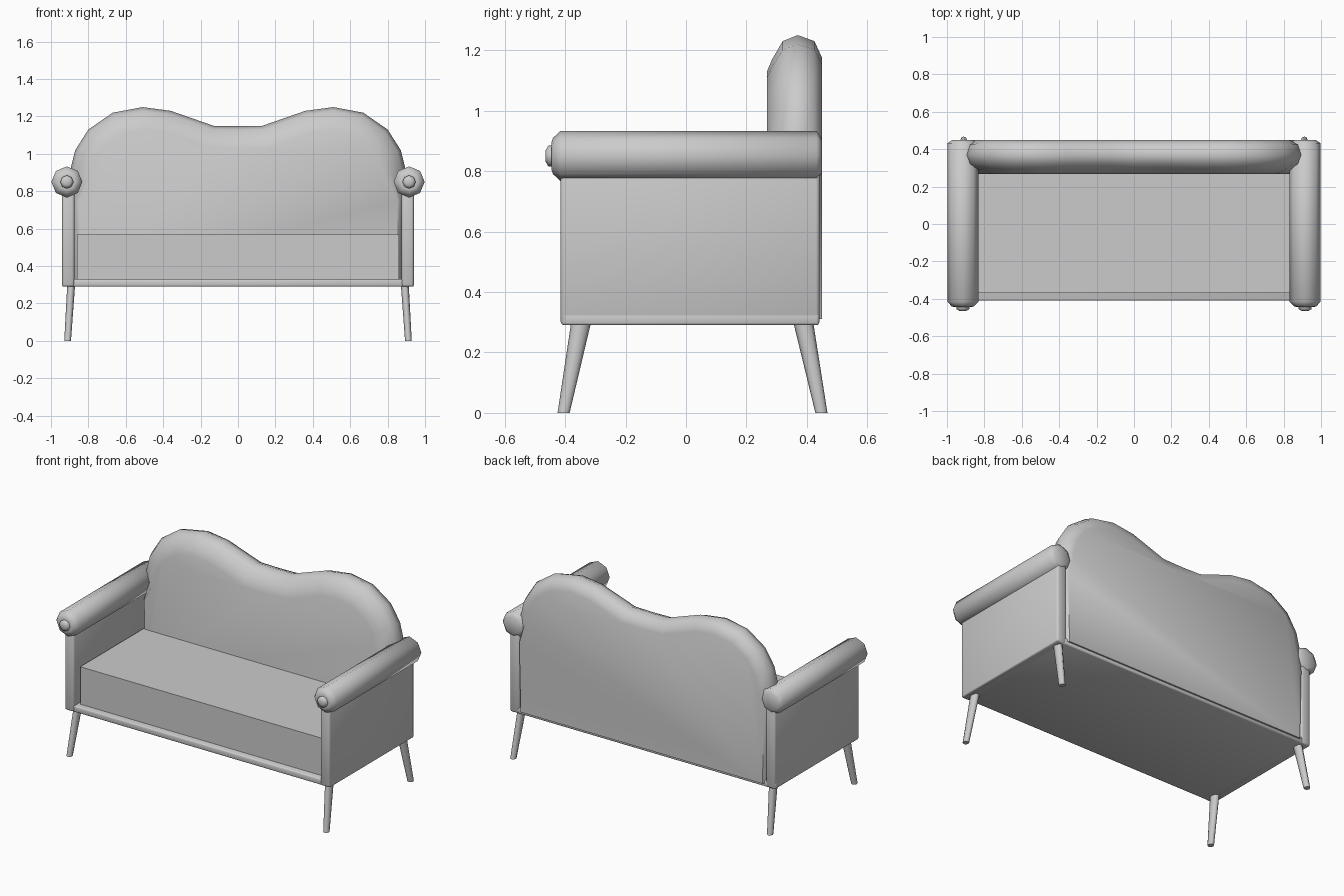
import bpy, bmesh, math
from mathutils import Vector

if "Cube" in bpy.data.objects:
    bpy.data.objects.remove(bpy.data.objects["Cube"])

grey = bpy.data.materials.new("soft grey")
grey.use_nodes = True
grey.diffuse_color = (0.6, 0.6, 0.6, 1)
grey.node_tree.nodes["Principled BSDF"].inputs["Base Color"].default_value = (0.6, 0.6, 0.6, 1)


def finish(name, bm, angle=60):
    bmesh.ops.recalc_face_normals(bm, faces=bm.faces)
    mesh = bpy.data.meshes.new(name)
    bm.to_mesh(mesh)
    bm.free()
    obj = bpy.data.objects.new(name, mesh)
    bpy.context.collection.objects.link(obj)
    mesh.materials.append(grey)
    bpy.ops.object.select_all(action='DESELECT')
    obj.select_set(True)
    bpy.context.view_layer.objects.active = obj
    bpy.ops.object.shade_smooth_by_angle(angle=math.radians(angle))
    return obj


def loft(name, rings, angle=60):
    """Skin a list of equal-length point rings and cap both ends."""
    bm = bmesh.new()
    rows = [[bm.verts.new(p) for p in ring] for ring in rings]
    n = len(rows[0])
    for a, b in zip(rows, rows[1:]):
        for i in range(n):
            j = (i + 1) % n
            bm.faces.new((a[i], a[j], b[j], b[i]))
    bm.faces.new(rows[0])
    bm.faces.new(rows[-1])
    return finish(name, bm, angle)


def box(name, low, high, bevel=0.0, angle=60):
    low, high = Vector(low), Vector(high)
    bm = bmesh.new()
    bmesh.ops.create_cube(bm, size=1)
    for v in bm.verts:
        v.co = (low + high) / 2 + v.co * (high - low)
    if bevel:
        bmesh.ops.bevel(bm, geom=bm.edges[:], offset=bevel, segments=2,
                        profile=0.5, affect='EDGES')
    return finish(name, bm, angle)


def circle(n):
    return [(math.cos(2 * math.pi * i / n), math.sin(2 * math.pi * i / n)) for i in range(n)]


# Base rail and seat cushion
box("base", (-0.94, -0.41, 0.29), (0.94, 0.44, 0.33), 0.008)
box("seat", (-0.86, -0.37, 0.32), (0.86, 0.30, 0.57))

# Double-humped backrest: outline lofted through its depth with a rounded rim
half = [(0.13, 1.15), (0.36, 1.23), (0.51, 1.25), (0.67, 1.22), (0.80, 1.13),
        (0.87, 1.02), (0.90, 0.90), (0.89, 0.75), (0.88, 0.31)]
outline = half[::-1] + [(0, 1.148)] + [(-x, z) for x, z in half]


def back_ring(y, inset):
    ring = []
    for i, (x, z) in enumerate(outline):
        a = Vector(outline[max(i - 1, 0)])
        b = Vector(outline[min(i + 1, len(outline) - 1)])
        t = (b - a).normalized()
        side = Vector((t.y, -t.x)) * inset
        # keep the lower edge level and the straight sides nearly upright
        amount = 0.3 if z < 0.8 else 1.0
        ring.append((x + side.x * amount, y, z if z < 0.4 else z + side.y * amount))
    return ring


def flip_inset(y, inset):
    return back_ring(y, -inset)


sections = [(0.268, 0.12), (0.285, 0.08), (0.32, 0.02), (0.37, 0.0), (0.425, 0.02), (0.45, 0.075)]
# the outline runs right to left over the top, so the inward side is the negative normal
loft("backrest", [flip_inset(y, d) for y, d in sections], 50)

for s, side in ((1, "left"), (-1, "right")):
    # Side panel
    xs = sorted((s * 0.875, s * 0.94))
    box(side + "_side_panel", (xs[0], -0.415, 0.29), (xs[1], 0.442, 0.86), 0.012, 180)
    # Rolled arm with a small round button on the front
    arm = [(-0.445, 0.045), (-0.44, 0.06), (-0.415, 0.083), (0.432, 0.083), (0.45, 0.055)]
    loft(side + "_arm_roll",
         [[(s * 0.915 + c * r, y, 0.85 + d * r) for c, d in circle(8)] for y, r in arm])
    button = [(-0.43, 0.035), (-0.455, 0.035), (-0.465, 0.018)]
    loft(side + "_arm_button",
         [[(s * 0.915 + c * r, y, 0.85 + d * r) for c, d in circle(8)] for y, r in button])
    # Splayed tapered legs
    for end, top_y, foot_y in (("front", -0.347, -0.405), ("back", 0.388, 0.448)):
        loft(f"{side}_{end}_leg",
             [[(s * x + c * rx, y + d * ry, z) for c, d in circle(8)]
              for x, y, z, rx, ry in ((0.911, foot_y, 0, 0.018, 0.02),
                                      (0.892, top_y, 0.30, 0.021, 0.033))])
